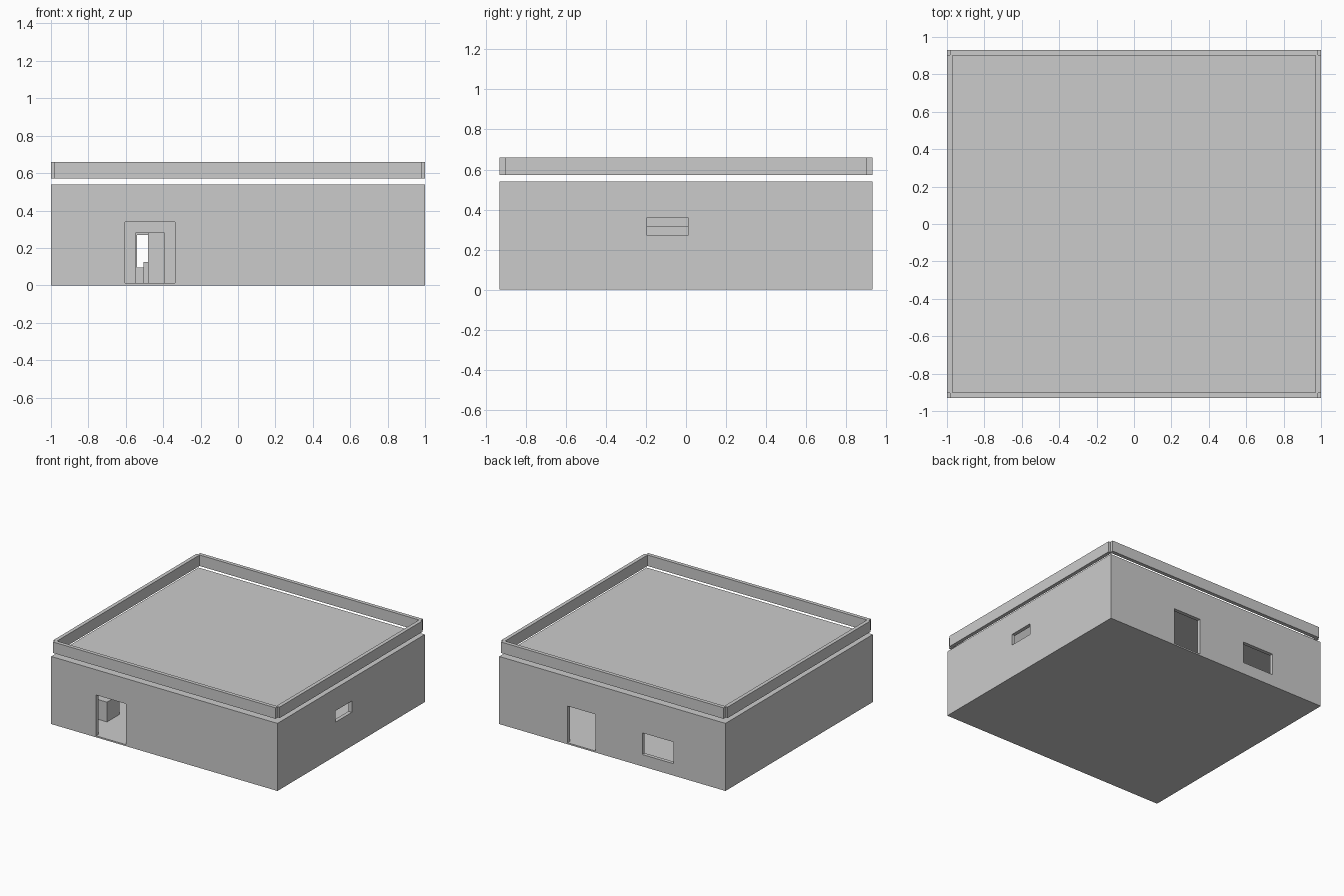
import bpy, bmesh
from mathutils import Matrix, Vector

if "Cube" in bpy.data.objects:
    bpy.data.objects.remove(bpy.data.objects["Cube"])


def box(name, x, y, z):
    """Axis-aligned box from (min, max) ranges."""
    bm = bmesh.new()
    size = Vector((x[1] - x[0], y[1] - y[0], z[1] - z[0]))
    mid = Vector((sum(x), sum(y), sum(z))) / 2
    bmesh.ops.create_cube(bm, size=1, matrix=Matrix.Translation(mid) @ Matrix.Diagonal(size).to_4x4())
    mesh = bpy.data.meshes.new(name)
    bm.to_mesh(mesh)
    bm.free()
    ob = bpy.data.objects.new(name, mesh)
    bpy.context.collection.objects.link(ob)
    return ob


def cut(target, x, y, z):
    """Subtract a box from the target and discard the cutter."""
    cutter = box("cutter", x, y, z)
    cutter.hide_render = True
    mod = target.modifiers.new("cut", 'BOOLEAN')
    mod.operation = 'DIFFERENCE'
    mod.solver = 'EXACT'
    mod.object = cutter
    bpy.context.view_layer.objects.active = target
    bpy.ops.object.modifier_apply(modifier=mod.name)
    bpy.data.objects.remove(cutter, do_unlink=True)


X, Y, H = 1.0, 0.93, 0.54      # half width, half depth, building height
T, FLOOR = 0.03, 0.012         # wall thickness, floor level

# Hollow building shell: walls, floor and flat roof
shell = box("building_shell", (-X, X), (-Y, Y), (0, H))
cut(shell, (-X + T, X - T), (-Y + T, Y - T), (FLOOR, H - T))

# Openings: front door, back door, back window, right window
cut(shell, (-0.603, -0.337), (-Y - 0.1, -Y + T + 0.01), (FLOOR, 0.338))
cut(shell, (0.15, 0.396), (Y - T - 0.01, Y + 0.1), (FLOOR, 0.305))
cut(shell, (-0.54, -0.265), (Y - T - 0.01, Y + 0.1), (0.095, 0.268))
cut(shell, (X - T - 0.01, X + 0.1), (-0.195, 0.01), (0.27, 0.36))

# Interior partition with a doorway
wall = box("interior_wall", (-X + T, X - T), (-0.25, -0.22), (FLOOR, H - T))
cut(wall, (-0.548, -0.392), (-0.4, -0.1), (-0.1, 0.28))

# Furniture glimpsed through the openings
box("entry_box", (-0.85, -0.675), (-0.69, -0.535), (FLOOR, 0.17))
box("tall_cabinet", (-0.48, -0.28), (-0.2, 0.05), (FLOOR, 0.315))
box("low_bench", (-0.505, -0.3), (0.05, 0.2), (FLOOR, 0.125))

# Parapet strips floating above the roof, leaving notched corners
Z = (0.572, 0.66)
for s, end, side in ((-1, "front", "left"), (1, "back", "right")):
    box(end + "_parapet", (-0.984, 0.984), sorted((s * Y, s * (Y - T))), Z)
    box(side + "_parapet", sorted((s * X, s * (X - T))), (-0.903, 0.903), Z)
